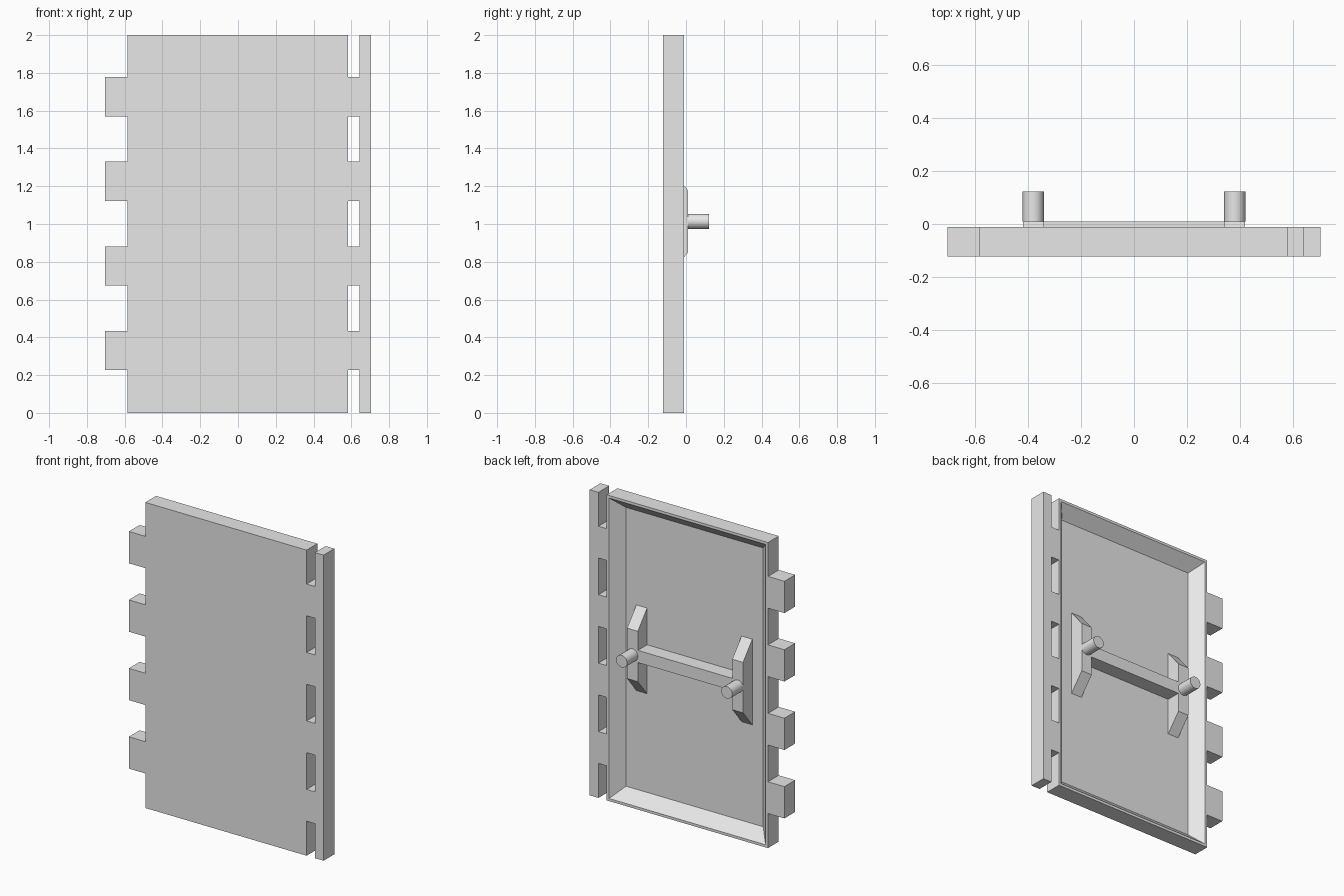
import bpy
import bmesh
import math
from mathutils import Matrix, Vector

old = bpy.data.objects.get("Cube")
if old:
    bpy.data.objects.remove(old, do_unlink=True)

grey = bpy.data.materials.new("plain grey")
grey.use_nodes = True
colour = (0.8, 0.8, 0.8, 1)
grey.diffuse_color = colour
grey.node_tree.nodes["Principled BSDF"].inputs["Base Color"].default_value = colour

FRONT, BACK = -0.122, -0.011      # door thickness along y
FLOOR, OUTER = -0.086, 0.01       # recess floor and outer face of the handle frame
LEFT, RIGHT = -0.586, 0.582       # sides of the panel
MID = 1.014                       # height of the handle bar


def finish(name, bm):
    bmesh.ops.recalc_face_normals(bm, faces=bm.faces[:])
    mesh = bpy.data.meshes.new(name)
    bm.to_mesh(mesh)
    bm.free()
    mesh.materials.append(grey)
    obj = bpy.data.objects.new(name, mesh)
    bpy.context.collection.objects.link(obj)
    return obj


def box_mesh(x0, x1, y0, y1, z0, z1):
    bm = bmesh.new()
    size = Matrix.Diagonal((x1 - x0, y1 - y0, z1 - z0, 1))
    centre = Vector((x0 + x1, y0 + y1, z0 + z1)) / 2
    bmesh.ops.create_cube(bm, size=1, matrix=Matrix.Translation(centre) @ size)
    return bm


def box(name, *bounds):
    return finish(name, box_mesh(*bounds))


# Door panel with a thin rim and a sloping recess in the back
bm = box_mesh(LEFT, RIGHT, FRONT, BACK, 0, 2)
bm.normal_update()
back = max(bm.faces, key=lambda f: f.normal.y)
bmesh.ops.inset_individual(bm, faces=[back], thickness=0.024)
bmesh.ops.inset_individual(bm, faces=[back], thickness=0.1, depth=FLOOR - BACK)
finish("door_panel", bm)

# Hinge post, with matching lugs on both sides of the panel
box("hinge_post", 0.642, 0.705, FRONT, BACK, 0, 2)
for i in range(4):
    z = 0.33 + 0.448 * i
    box(f"side_lug_{i + 1}", -0.705, LEFT, FRONT, BACK, z - 0.104, z + 0.104)
    box(f"hinge_lug_{i + 1}", RIGHT, 0.642, FRONT, BACK, z - 0.104, z + 0.104)

# Crossbar between the two brackets
box("crossbar", -0.342, 0.342, FLOOR, OUTER, MID - 0.04, MID + 0.04)

# Tapered brackets, each with a round peg
for side, x in (("right", -0.381), ("left", 0.381)):
    bm = bmesh.new()
    profile = [(FLOOR, -0.28), (OUTER, -0.165), (OUTER, 0.165), (FLOOR, 0.28)]
    face = bm.faces.new([bm.verts.new((x - 0.039, y, MID + z)) for y, z in profile])
    new = bmesh.ops.extrude_face_region(bm, geom=[face])["geom"]
    verts = [g for g in new if isinstance(g, bmesh.types.BMVert)]
    bmesh.ops.translate(bm, verts=verts, vec=(0.078, 0, 0))
    finish(f"bracket_{side}", bm)

    bm = bmesh.new()
    place = Matrix.Translation((x, (OUTER + 0.122) / 2, MID)) @ Matrix.Rotation(math.pi / 2, 4, "X")
    bmesh.ops.create_cone(bm, cap_ends=True, segments=16, radius1=0.04, radius2=0.04,
                          depth=0.122 - OUTER, matrix=place)
    peg = finish(f"peg_{side}", bm)
    bpy.ops.object.select_all(action="DESELECT")
    peg.select_set(True)
    bpy.context.view_layer.objects.active = peg
    bpy.ops.object.shade_smooth_by_angle(angle=math.radians(40))
